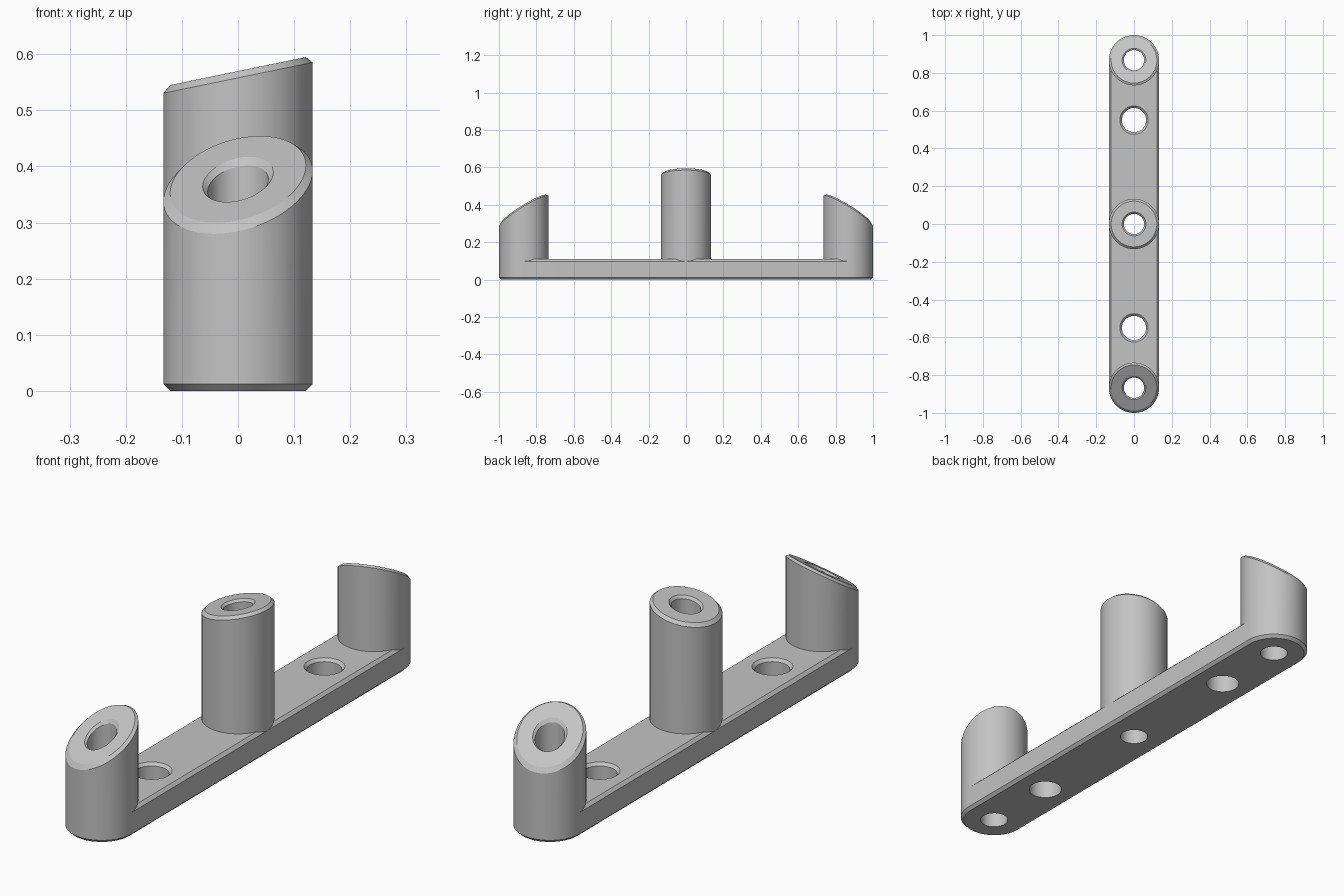
import bpy
import bmesh
from math import pi, cos, sin, radians

if "Cube" in bpy.data.objects:
    bpy.data.objects.remove(bpy.data.objects["Cube"])

R = 0.133          # radius of posts and bar ends
CH = 0.012         # chamfer size
BAR_H = 0.11       # bar thickness
END = 0.867        # y of the end posts
SCREW = 0.55       # y of the screw holes
BORE = 0.054       # radius of the post bore
SEG = 64

grey = bpy.data.materials.new("plain grey")
grey.use_nodes = True
colour = (0.55, 0.55, 0.55, 1)
grey.diffuse_color = colour
grey.node_tree.nodes["Principled BSDF"].inputs["Base Color"].default_value = colour


def circle(r, y, height):
    """Ring of points; height is a function of the local offsets."""
    pts = []
    for i in range(SEG):
        a = 2 * pi * i / SEG
        dx, dy = r * cos(a), r * sin(a)
        pts.append((dx, y + dy, height(dx, dy)))
    return pts


def stadium(r, z):
    """Ring of points around the long rounded bar."""
    half = SEG // 2
    pts = []
    for start, y in ((0, END), (pi, -END)):
        for i in range(half + 1):
            a = start + pi * i / half
            pts.append((r * cos(a), y + r * sin(a), z))
    return pts


def loft(name, rings, closed=False):
    """Skin a stack of rings; cap both ends or close the loop."""
    bm = bmesh.new()
    loops = [[bm.verts.new(p) for p in ring] for ring in rings]
    pairs = list(zip(loops, loops[1:]))
    if closed:
        pairs.append((loops[-1], loops[0]))
    else:
        bm.faces.new(loops[0])
        bm.faces.new(loops[-1])
    for a, b in pairs:
        for i in range(len(a)):
            j = (i + 1) % len(a)
            bm.faces.new((a[i], a[j], b[j], b[i]))
    bmesh.ops.recalc_face_normals(bm, faces=bm.faces)
    mesh = bpy.data.meshes.new(name)
    bm.to_mesh(mesh)
    bm.free()
    mesh.materials.append(grey)
    obj = bpy.data.objects.new(name, mesh)
    bpy.context.collection.objects.link(obj)
    return obj


def select(obj):
    bpy.ops.object.select_all(action='DESELECT')
    obj.select_set(True)
    bpy.context.view_layer.objects.active = obj


def drill(obj, y, profile):
    """Cut a turned hole profile of (radius, z) out of an object."""
    cutter = loft("hole_cutter", [circle(r, y, lambda dx, dy, z=z: z) for r, z in profile])
    cutter.hide_render = True
    mod = obj.modifiers.new("hole", 'BOOLEAN')
    mod.operation = 'DIFFERENCE'
    mod.solver = 'EXACT'
    mod.object = cutter
    select(obj)
    bpy.ops.object.modifier_apply(modifier=mod.name)
    bpy.data.objects.remove(cutter)


def post(name, y, centre, slope_y):
    """Bored post with a tilted, chamfered top."""
    def tilted(drop):
        return lambda dx, dy: centre - drop + 0.206 * dx + slope_y * dy

    rings = [
        circle(R, y, lambda dx, dy: BAR_H - CH),
        circle(R, y, tilted(CH)),
        circle(R - CH, y, tilted(0)),
        circle(BORE + 0.009, y, tilted(0)),
        circle(BORE, y, tilted(0.01)),
        circle(BORE, y, lambda dx, dy: BAR_H),
    ]
    return loft(name, rings, closed=True)


# Base bar with chamfered edges
bar = loft("base_bar", [
    stadium(R - CH, 0), stadium(R, CH),
    stadium(R, BAR_H - CH), stadium(R - CH, BAR_H),
])

# Bores under the posts and countersunk screw holes
for y in (-END, 0, END):
    drill(bar, y, [(BORE, -0.1), (BORE, 0.2)])
for y in (-SCREW, SCREW):
    drill(bar, y, [(0.064, -0.1), (0.064, BAR_H - 0.011),
                   (0.075, BAR_H), (0.085, BAR_H + 0.01)])

# Three posts with tilted tops
parts = [
    bar,
    post("front_post", -END, 0.377, 0.605),
    post("middle_post", 0, 0.57, 0),
    post("back_post", END, 0.377, -0.605),
]

for obj in parts:
    select(obj)
    bpy.ops.object.shade_smooth_by_angle(angle=radians(15))
